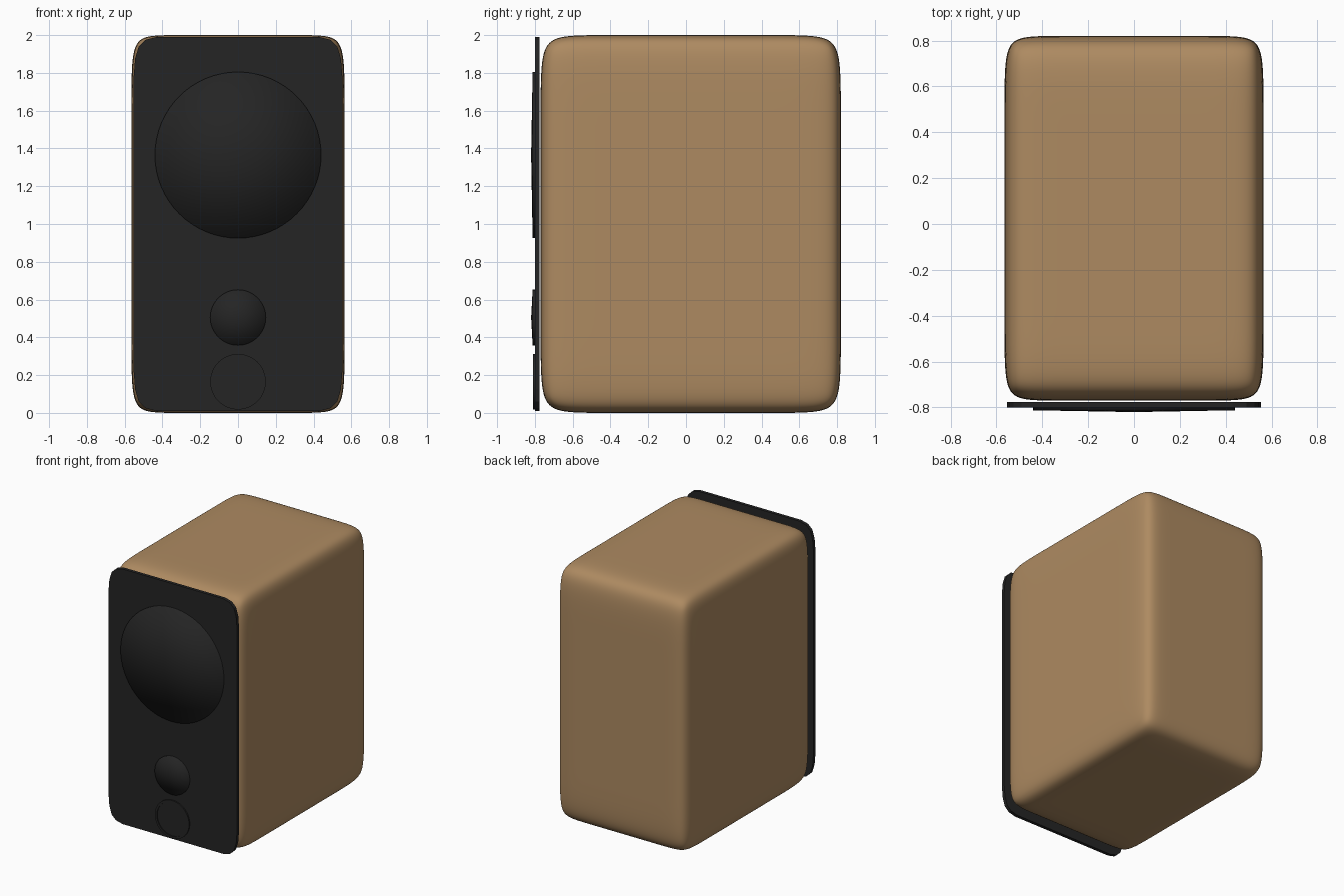
import bpy, bmesh, math
from mathutils import Vector

default = bpy.data.objects.get("Cube")
if default:
    bpy.data.objects.remove(default, do_unlink=True)


def material(name, rgb, roughness):
    m = bpy.data.materials.new(name)
    m.use_nodes = True
    m.diffuse_color = (*rgb, 1)
    bsdf = m.node_tree.nodes["Principled BSDF"]
    bsdf.inputs["Base Color"].default_value = (*rgb, 1)
    bsdf.inputs["Roughness"].default_value = roughness
    return m


WOOD = material("warm wood", (0.42, 0.255, 0.12), 0.6)
BLACK = material("matte black", (0.018, 0.018, 0.018), 0.6)


def make_object(name, bm, mat, smooth=False):
    bmesh.ops.recalc_face_normals(bm, faces=bm.faces)
    for f in bm.faces:
        f.smooth = smooth
    mesh = bpy.data.meshes.new(name)
    bm.to_mesh(mesh)
    bm.free()
    mesh.materials.append(mat)
    obj = bpy.data.objects.new(name, mesh)
    bpy.context.collection.objects.link(obj)
    return obj


# Cabinet: a box with support loops near each edge, softened by subdivision
def cabinet(half, centre, support):
    bm = bmesh.new()
    bmesh.ops.create_cube(bm, size=2)
    for axis in range(3):
        for side in (-1, 1):
            normal = Vector((0, 0, 0))
            normal[axis] = 1
            bmesh.ops.bisect_plane(bm, geom=bm.verts[:] + bm.edges[:] + bm.faces[:],
                                   plane_co=normal * side * (1 - support), plane_no=normal)
    bmesh.ops.scale(bm, vec=half, verts=bm.verts)
    bmesh.ops.translate(bm, vec=centre, verts=bm.verts)
    obj = make_object("cabinet", bm, WOOD, smooth=True)
    sub = obj.modifiers.new("soften", "SUBSURF")
    sub.levels = sub.render_levels = 4


# Front panel: a thin plate with faceted corners
def front_panel(half_x, half_z, y_front, y_back):
    corner = [(1, 0.78), (0.985, 0.885), (0.95, 0.95), (0.885, 0.985), (0.78, 1)]
    outline = []
    for sx, sz in ((1, 1), (-1, 1), (-1, -1), (1, -1)):
        pts = [(sx * x * half_x, sz * z * half_z) for x, z in corner]
        outline += pts if sx * sz > 0 else pts[::-1]
    bm = bmesh.new()
    face = bm.faces.new([bm.verts.new((x, y_front, z + 1)) for x, z in outline])
    ext = bmesh.ops.extrude_face_region(bm, geom=[face], use_keep_orig=True)
    verts = [v for v in ext["geom"] if isinstance(v, bmesh.types.BMVert)]
    bmesh.ops.translate(bm, vec=(0, y_back - y_front, 0), verts=verts)
    make_object("front_panel", bm, BLACK)


# Round parts: a (radius, y) profile turned about the front-to-back axis
def turned(name, z, profile, smooth, sides=64):
    bm = bmesh.new()
    rings = []
    for r, y in profile:
        if r == 0:
            rings.append([bm.verts.new((0, y, z))] * sides)
        else:
            angles = [2 * math.pi * i / sides for i in range(sides)]
            rings.append([bm.verts.new((r * math.cos(a), y, z + r * math.sin(a))) for a in angles])
    for a, b in zip(rings, rings[1:]):
        for i in range(sides):
            j = (i + 1) % sides
            loop = list(dict.fromkeys((a[i], a[j], b[j], b[i])))
            bm.faces.new(loop)
    return make_object(name, bm, BLACK, smooth)


cabinet((0.565, 0.795, 1.0), (0, 0.025, 1.0), 0.3)
front_panel(0.553, 0.99, -0.80, -0.775)

# Drivers: shallow domes with soft rims
for name, z, radius in (("woofer", 1.365, 0.44), ("tweeter", 0.505, 0.147)):
    turned(name, z, [(radius, -0.785), (radius, -0.812), (0, -0.82)], True)

# Bass port: a raised ring around a slightly sunken disc
turned("bass_port", 0.165, [(0.147, -0.78), (0.147, -0.81), (0.13, -0.81),
                            (0.13, -0.803), (0, -0.803)], False)
